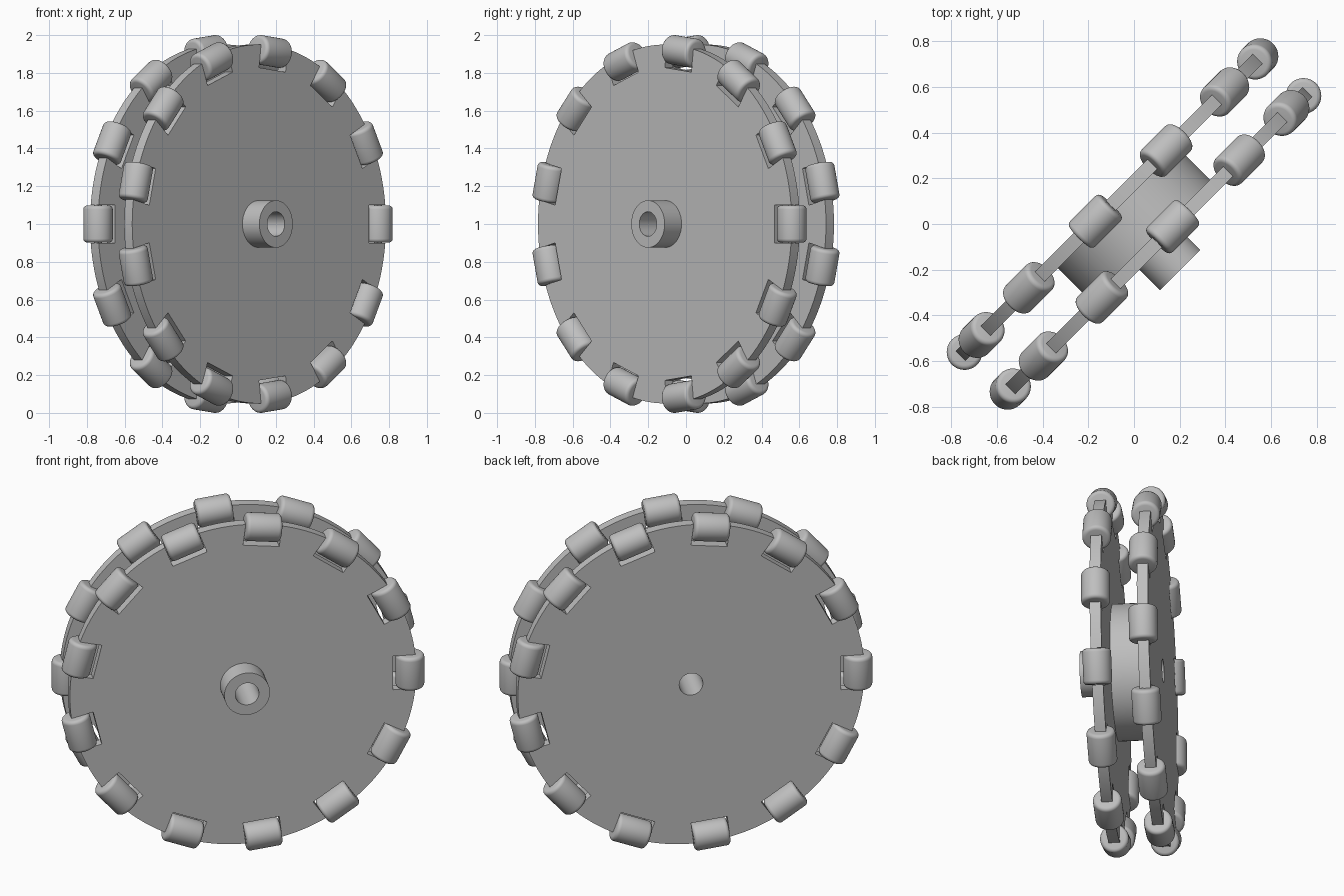
import bpy, bmesh
from math import pi, sin, cos, asin, sqrt, tau
from mathutils import Matrix, Vector

cube = bpy.data.objects.get("Cube")
if cube:
    bpy.data.objects.remove(cube, do_unlink=True)

COUNT = 13            # rollers per plate
PLATE_R = 0.95
PLATE_HALF = 0.03     # half the plate thickness
PLATE_OFFSET = 0.128  # plate distance from the middle
ROLLER_RING = 0.92
ROLLER_R = 0.078
ROLLER_LEN = 0.196
SLOT_HALF = 0.1
SLOT_FLOOR = 0.822
BORE_R = 0.065

grey = bpy.data.materials.new("plain grey")
grey.use_nodes = True
colour = (0.52, 0.52, 0.52, 1)
grey.diffuse_color = colour
grey.node_tree.nodes["Principled BSDF"].inputs["Base Color"].default_value = colour

# Wheel frame: local z is the axle, local y is up, centre at z = 1
s = 1 / sqrt(2)
WHEEL = Matrix(((s, 0, s, 0), (s, 0, -s, 0), (0, 1, 0, 1), (0, 0, 0, 1)))


def circle(radius, steps):
    return [(radius * cos(tau * i / steps), radius * sin(tau * i / steps)) for i in range(steps)]


def slotted_rim(start):
    """Plate outline with one rectangular notch for every roller."""
    points = []
    half = asin(SLOT_HALF / PLATE_R)
    pitch = tau / COUNT
    lip = PLATE_R * cos(half)
    for k in range(COUNT):
        c = start + k * pitch
        for r, t in ((lip, -SLOT_HALF), (SLOT_FLOOR, -SLOT_HALF),
                     (SLOT_FLOOR, SLOT_HALF), (lip, SLOT_HALF)):
            points.append((r * cos(c) - t * sin(c), r * sin(c) + t * cos(c)))
        for i in range(1, 8):
            a = c + half + (pitch - 2 * half) * i / 8
            points.append((PLATE_R * cos(a), PLATE_R * sin(a)))
    return points


def extruded(name, outlines, z, half):
    """Solid made from flat outlines; inner outlines become holes."""
    curve = bpy.data.curves.new(name, "CURVE")
    curve.dimensions = "2D"
    curve.fill_mode = "BOTH"
    curve.extrude = half
    for outline in outlines:
        spline = curve.splines.new("POLY")
        spline.points.add(len(outline) - 1)
        for point, (x, y) in zip(spline.points, outline):
            point.co = (x, y, 0, 1)
        spline.use_cyclic_u = True
    curve.materials.append(grey)
    obj = bpy.data.objects.new(name, curve)
    bpy.context.collection.objects.link(obj)
    obj.matrix_world = WHEEL @ Matrix.Translation((0, 0, z))
    bpy.ops.object.select_all(action="DESELECT")
    obj.select_set(True)
    bpy.context.view_layer.objects.active = obj
    bpy.ops.object.convert(target="MESH")
    bpy.ops.object.shade_smooth_by_angle(angle=pi / 6)


def roller_mesh():
    """Rounded cylinder with a thin pin through it."""
    bm = bmesh.new()
    bmesh.ops.create_cone(bm, cap_ends=True, segments=40, radius1=ROLLER_R,
                          radius2=ROLLER_R, depth=ROLLER_LEN)
    rims = [e for e in bm.edges if abs(e.verts[0].co.z - e.verts[1].co.z) < 1e-5]
    bmesh.ops.bevel(bm, geom=rims, offset=0.02, segments=4, profile=0.5, affect="EDGES")
    bmesh.ops.create_cone(bm, cap_ends=True, segments=16, radius1=0.02,
                          radius2=0.02, depth=ROLLER_LEN + 0.04)
    mesh = bpy.data.meshes.new("roller")
    bm.to_mesh(mesh)
    bm.free()
    mesh.materials.append(grey)
    return mesh


# Plates and their rollers; the rear set is turned by half a pitch
roller = roller_mesh()
for side, z, start in (("front", PLATE_OFFSET, 0), ("rear", -PLATE_OFFSET, pi)):
    extruded(side + "_plate", [slotted_rim(start), circle(BORE_R, 48)], z, PLATE_HALF)
    for k in range(COUNT):
        obj = bpy.data.objects.new(f"{side}_roller_{k + 1}", roller)
        bpy.context.collection.objects.link(obj)
        obj.matrix_world = (WHEEL @ Matrix.Translation((0, 0, z))
                            @ Matrix.Rotation(start + k * tau / COUNT, 4, "Z")
                            @ Matrix.Translation((ROLLER_RING, 0, 0))
                            @ Matrix.Rotation(pi / 2, 4, "X"))
        obj.select_set(True)
        bpy.context.view_layer.objects.active = obj
bpy.ops.object.shade_smooth_by_angle(angle=pi / 6)

# Spacer drum between the plates and the hub on the front
inner = PLATE_OFFSET - PLATE_HALF
outer = PLATE_OFFSET + PLATE_HALF
hub_end = 0.285
extruded("spacer_drum", [circle(0.372, 96), circle(BORE_R, 48)], 0, inner)
extruded("front_hub", [circle(0.125, 64), circle(BORE_R, 48)],
         (outer + hub_end) / 2, (hub_end - outer) / 2)
